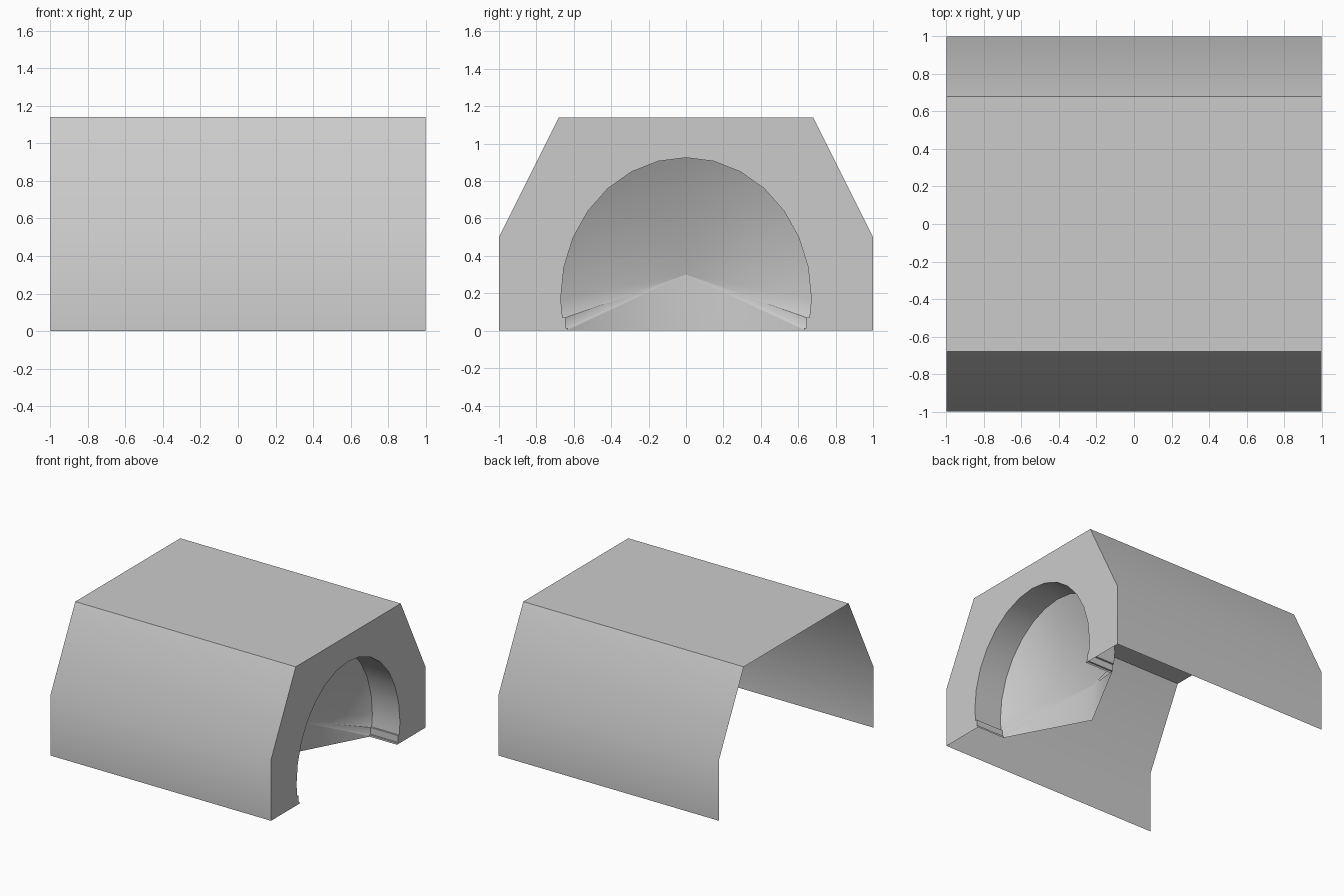
import bpy, math
from math import sin, cos, pi

if "Cube" in bpy.data.objects:
    bpy.data.objects.remove(bpy.data.objects["Cube"])

WALL_X, RECESS_X, BACK_X = 1.0, 0.75, 0.41


def make(name, verts, faces, angle=30):
    mesh = bpy.data.meshes.new(name)
    mesh.from_pydata(verts, [], faces)
    ob = bpy.data.objects.new(name, mesh)
    bpy.context.collection.objects.link(ob)
    bpy.ops.object.select_all(action='DESELECT')
    ob.select_set(True)
    bpy.context.view_layer.objects.active = ob
    bpy.ops.object.shade_smooth_by_angle(angle=math.radians(angle))
    return ob


def loft(name, profile, x0, x1, flip=False):
    """Open strip of quads following a (y, z) profile between two x positions."""
    n = len(profile)
    verts = [(x, y, z) for x in (x0, x1) for y, z in profile]
    faces = [(i, i + 1, n + i + 1, n + i) for i in range(n - 1)]
    if flip:
        faces = [f[::-1] for f in faces]
    return make(name, verts, faces)


def mirrored(half):
    """Complete a profile running from the -y foot up to the crown."""
    tail = half[:-1] if abs(half[-1][0]) < 1e-6 else half
    return half + [(-y, z) for y, z in reversed(tail)]


# Profiles: faceted outer hull, and round arch with small stepped feet
hull = mirrored([(-1, 0), (-1, 0.5), (-0.68, 1.14)])
feet = [(-0.632, 0), (-0.632, 0.015), (-0.645, 0.015), (-0.645, 0.07), (-0.66, 0.07)]
curve = [(-0.67 * cos(a), 0.17 + 0.755 * sin(a))
         for a in (i * pi / 14 for i in range(8))]
arch = mirrored(feet + curve)

# Thin outer shell, open underneath and at the rear end
loft("outer_shell", hull, -1, WALL_X, flip=True)

# End wall with the arched opening
ring = hull + arch[::-1]
make("end_wall", [(WALL_X, y, z) for y, z in ring], [tuple(range(len(ring)))[::-1]])

# Reveal running inwards from the opening
loft("arch_reveal", arch, RECESS_X, WALL_X)

# Shallow pointed recess closing the arch
n = len(arch)
verts = [(RECESS_X, y, z) for y, z in arch] + [(BACK_X, 0, 0.3), (BACK_X, 0, 0)]
faces = [(i + 1, i, n) for i in range(n - 1)] + [(0, n + 1, n), (n + 1, n - 1, n)]
make("recess_back", verts, faces, 60)
